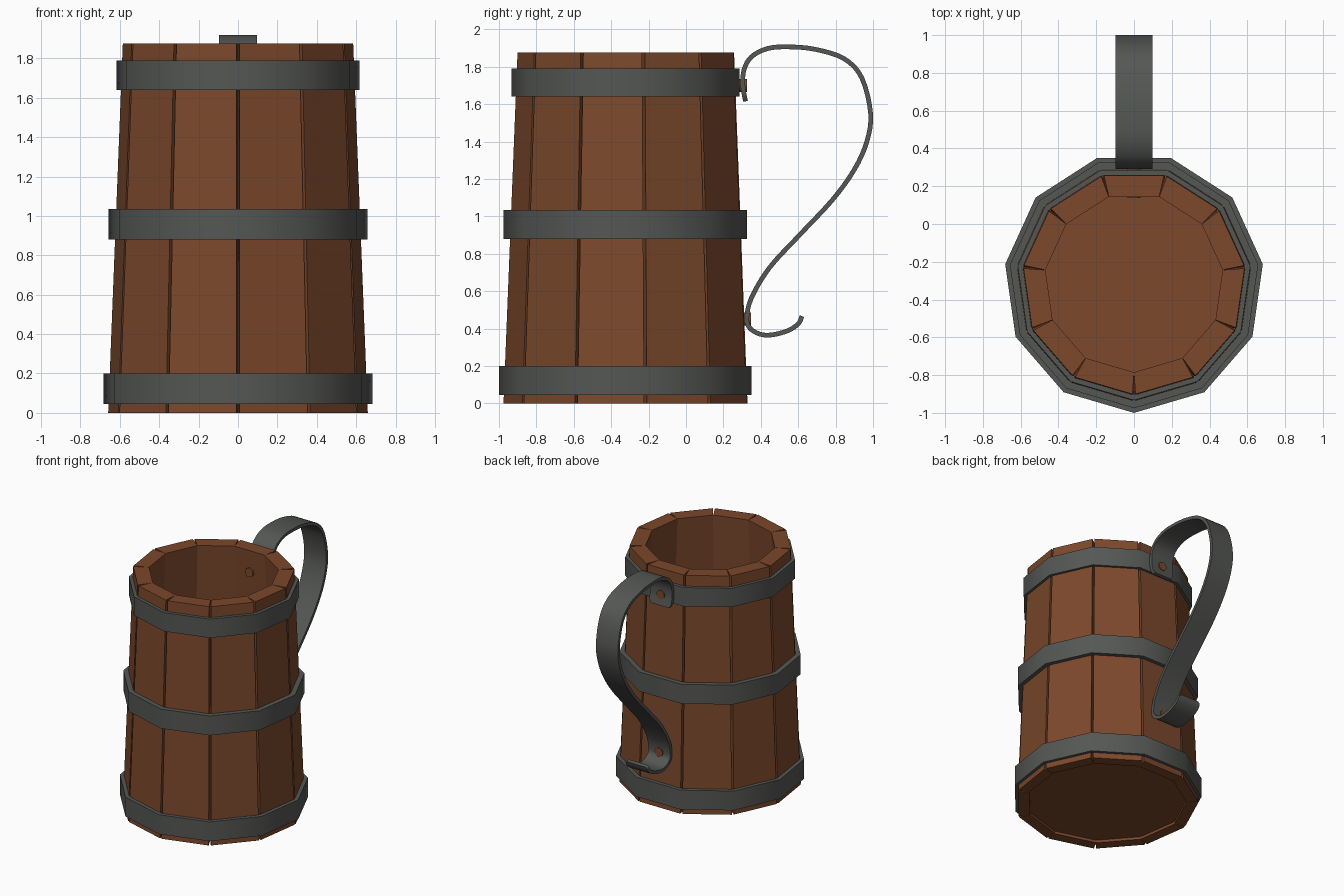
import bpy, bmesh, math
from mathutils import Vector

if "Cube" in bpy.data.objects:
    bpy.data.objects.remove(bpy.data.objects["Cube"])

CY, N, H = -0.311, 11, 1.875
STEP = 2 * math.pi / N


def material(name, rgb):
    m = bpy.data.materials.new(name)
    m.diffuse_color = (*rgb, 1)
    m.use_nodes = True
    m.node_tree.nodes["Principled BSDF"].inputs["Base Color"].default_value = m.diffuse_color
    return m


wood = material("wood", (0.20, 0.065, 0.025))
iron = material("iron", (0.09, 0.095, 0.088))


def corner(k, r, z):
    a = -math.pi / 2 + k * STEP
    return Vector((r * math.cos(a), CY + r * math.sin(a), z))


def make(name, verts, faces, mat, smooth=False):
    me = bpy.data.meshes.new(name)
    me.from_pydata(verts, [], faces)
    bm = bmesh.new()
    bm.from_mesh(me)
    bmesh.ops.recalc_face_normals(bm, faces=bm.faces)
    bm.to_mesh(me)
    bm.free()
    ob = bpy.data.objects.new(name, me)
    bpy.context.collection.objects.link(ob)
    me.materials.append(mat)
    if smooth:
        bpy.ops.object.select_all(action='DESELECT')
        ob.select_set(True)
        bpy.context.view_layer.objects.active = ob
        bpy.ops.object.shade_smooth_by_angle(angle=math.radians(40))
    return ob


def loft(name, sections, mat, smooth=False, closed=False):
    """Bridge equal-length rings, capping the ends unless closed."""
    n, m = len(sections[0]), len(sections)
    verts = [v for s in sections for v in s]
    faces = [(i * n + j, i * n + (j + 1) % n,
              (i + 1) % m * n + (j + 1) % n, (i + 1) % m * n + j)
             for i in range(m if closed else m - 1) for j in range(n)]
    if not closed:
        faces += [tuple(range(n)), tuple((m - 1) * n + j for j in range(n))]
    return make(name, verts, faces, mat, smooth)


# Staves: tapered planks with a narrow V groove between neighbours
for k in range(N):
    rings = []
    for z, ro, ri in ((0, 0.667, 0.58), (H, 0.592, 0.474)):
        a, b = corner(k, ro, z), corner(k + 1, ro, z)
        d = (b - a).normalized() * 0.008
        rings.append([a + d, b - d, corner(k + 1, ri, z), corner(k, ri, z)])
    loft(f"stave_{k + 1}", rings, wood)

# Floor of the tankard, slightly recessed
loft("floor", [[corner(k, 0.581, z) for k in range(N)] for z in (0.02, 0.1)], wood)

# Iron bands
for name, z0, z1, r, ri in (("bottom_band", 0.045, 0.2, 0.689, 0.655),
                            ("middle_band", 0.88, 1.035, 0.664, 0.62),
                            ("top_band", 1.64, 1.79, 0.622, 0.59)):
    loft(name, [[corner(k, rr, z) for k in range(N)]
                for rr, z in ((r, z0), (r, z1), (ri, z1), (ri, z0))],
         iron, smooth=True, closed=True)

# Handle: flat strap following an S-shaped path in y, z
path = [Vector((0, y, z)) for y, z in (
    (.318, 1.615), (.304, 1.70), (.310, 1.783), (.350, 1.853), (.436, 1.897),
    (.545, 1.906), (.690, 1.893), (.845, 1.843), (.940, 1.740), (.987, 1.55),
    (.967, 1.40), (.900, 1.25), (.783, 1.088), (.607, .90), (.446, .725),
    (.350, .564), (.325, .457), (.340, .404), (.393, .371), (.457, .366),
    (.543, .388), (.600, .425), (.620, .466))]
ext = [2 * path[0] - path[1]] + path + [2 * path[-1] - path[-2]]
pts = []
for p0, p1, p2, p3 in zip(ext, ext[1:], ext[2:], ext[3:]):
    for i in range(4):
        t = i / 4
        pts.append(0.5 * (2 * p1 + (p2 - p0) * t + (2 * p0 - 5 * p1 + 4 * p2 - p3) * t * t
                          + (3 * p1 - p0 - 3 * p2 + p3) * t ** 3))
pts.append(path[-1])
sections = []
for i, p in enumerate(pts):
    t = (pts[min(i + 1, len(pts) - 1)] - pts[max(i - 1, 0)]).normalized()
    nrm = Vector((0, -t.z, t.y)) * 0.0125
    end = min(i, len(pts) - 1 - i)
    x = Vector((0.097 - (0.018, 0.004)[end] if end < 2 else 0.097, 0, 0))
    sections.append([p - x - nrm, p + x - nrm, p + x + nrm, p - x + nrm])
loft("handle", sections, iron, smooth=True)

# Wooden pegs holding the handle
for name, z, y0, y1 in (("top_peg", 1.70, 0.137, 0.326), ("bottom_peg", 0.45, 0.158, 0.347)):
    loft(name, [[Vector((0.035 * math.cos(a * math.pi / 8), y,
                         z + 0.035 * math.sin(a * math.pi / 8))) for a in range(16)]
                for y in (y0, y1)], wood, smooth=True)
